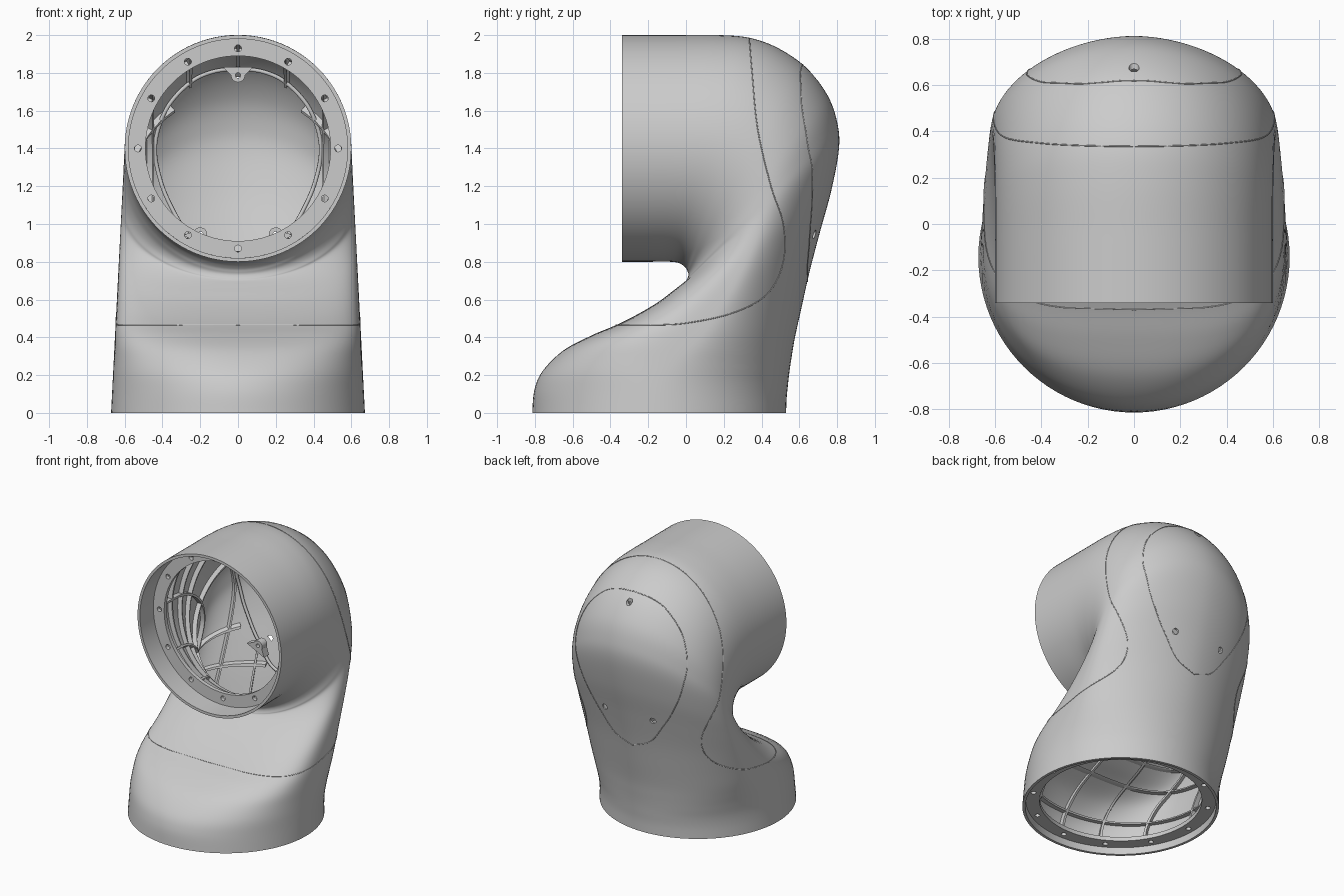
import bpy, bmesh, math
from math import sin, cos, pi, radians
from mathutils import Vector, Matrix
from mathutils.bvhtree import BVHTree

if "Cube" in bpy.data.objects:
    bpy.data.objects.remove(bpy.data.objects["Cube"])

GREY = bpy.data.materials.new("plain grey")
GREY.use_nodes = True
GREY.diffuse_color = (0.6, 0.6, 0.6, 1)
GREY.node_tree.nodes["Principled BSDF"].inputs["Base Color"].default_value = (0.6, 0.6, 0.6, 1)

# Cross-sections from collar to base: inner bend (y, z), outer bend (y, z),
# and how boxy the inner and outer sides are (2 = ellipse)
SECTIONS = [
    (-.34, .8, -.34, 2, 2, 2), (-.2, .8, -.2, 2, 2, 2), (-.08, .8, -.03, 2, 2, 2),
    (-.03, .79, .18, 2, 2, 2), (0, .765, .34, 1.985, 2, 2), (.01, .745, .49, 1.93, 2, 2),
    (.013, .733, .64, 1.825, 2, 1.97), (.011, .722, .75, 1.68, 2, 1.93),
    (.006, .71, .8, 1.54, 2, 1.88), (0, .7, .81, 1.4, 2, 1.85),
    (-.025, .68, .77, 1.18, 2.3, 1.82), (-.07, .645, .71, .96, 2.8, 1.8),
    (-.15, .585, .655, .75, 3.3, 1.8), (-.26, .52, .61, .55, 3.6, 1.84),
    (-.37, .465, .577, .4, 3.8, 1.9), (-.5, .41, .56, .3, 3.3, 1.95),
    (-.65, .33, .548, .22, 2.55, 2), (-.76, .22, .54, .15, 2.15, 2),
    (-.803, .12, .533, .08, 2, 2), (-.814, 0, .53, 0, 2, 2)]
LAST = len(SECTIONS) - 1
WALL = 0.02


def spline(pts, u):
    """Catmull-Rom through points of any dimension."""
    i = min(int(u), len(pts) - 2)
    f = u - i
    a, b, c, d = (pts[min(max(i + k, 0), len(pts) - 1)] for k in (-1, 0, 1, 2))
    return [q + .5 * f * (r - p + f * (2 * p - 5 * q + 4 * r - s + f * (3 * (q - r) + s - p)))
            for p, q, r, s in zip(a, b, c, d)]


def surface(u, t, inset=0):
    """Point on the elbow: u runs collar to base, t goes round from the outer bend."""
    py, pz, qy, qz, n_in, n_out = spline(SECTIONS, u)
    cy, cz = (py + qy) / 2, (pz + qz) / 2
    hy, hz = (qy - py) / 2, (qz - pz) / 2
    c, s = cos(t), sin(t)
    n = n_in if c < 0 else n_out
    swell = (abs(c) ** n + abs(s) ** n) ** (-1 / n)
    c *= swell * (1 - inset / math.hypot(hy, hz))
    width = .6 + .072 * max(0, 1.4 - cz) / 1.4 - inset
    return Vector((width * s * swell, cy + hy * c, cz + hz * c))


def smooth(ob, angle=35):
    bpy.ops.object.select_all(action='DESELECT')
    ob.select_set(True)
    bpy.context.view_layer.objects.active = ob
    bpy.ops.object.shade_smooth_by_angle(angle=radians(angle))


def finish(name, bm, angle=35):
    bmesh.ops.recalc_face_normals(bm, faces=bm.faces)
    me = bpy.data.meshes.new(name)
    bm.to_mesh(me)
    bm.free()
    ob = bpy.data.objects.new(name, me)
    bpy.context.collection.objects.link(ob)
    me.materials.append(GREY)
    smooth(ob, angle)
    return ob


def skin(bm, rings, wrap=False):
    """Join closed rings of points with quads."""
    vs = [[bm.verts.new(p) for p in r] for r in rings]
    for i in range(len(vs) - (not wrap)):
        a, b = vs[i], vs[(i + 1) % len(vs)]
        for j in range(len(a)):
            k = (j + 1) % len(a)
            bm.faces.new((a[j], a[k], b[k], b[j]))
    if not wrap:
        bm.faces.new(vs[0])
        bm.faces.new(vs[-1])


def drill(ob, holes, radius, depth):
    """Cut round holes, each given as (point, direction)."""
    bm = bmesh.new()
    for p, d in holes:
        m = Matrix.Translation(p) @ d.to_track_quat('Z', 'Y').to_matrix().to_4x4()
        bmesh.ops.create_cone(bm, cap_ends=True, segments=20, radius1=radius,
                              radius2=radius, depth=depth, matrix=m)
    cutter = finish("hole_cutter", bm)
    cutter.hide_render = True
    mod = ob.modifiers.new("holes", 'BOOLEAN')
    mod.object, mod.operation, mod.solver = cutter, 'DIFFERENCE', 'EXACT'
    bpy.context.view_layer.objects.active = ob
    bpy.ops.object.modifier_apply(modifier=mod.name)
    bpy.data.objects.remove(cutter)
    smooth(ob)


# Hollow elbow shell
SEG, STEP = 96, 6
angles = [2 * pi * j / SEG for j in range(SEG)]
us = [i / STEP for i in range(LAST * STEP + 1)]
outer = [[surface(u, t) for t in angles] for u in us]
inner = [[surface(u, t, WALL) for t in angles] for u in reversed(us)]
bm = bmesh.new()
skin(bm, outer + inner, wrap=True)
bmesh.ops.recalc_face_normals(bm, faces=bm.faces)
tree = BVHTree.FromBMesh(bm)
shell = finish("elbow_shell", bm, angle=45)
BACK, SIDE = Vector((0, -1, 0)), Vector((-1, 0, 0))


def on_back(x, z):
    return tree.ray_cast(Vector((x, 3, z)), BACK)[0]


screws = [(0, 1.787), (.2, .945), (-.2, .945)]
drill(shell, [(on_back(x, z), BACK) for x, z in screws], .022, .034)


# Recessed mounting flanges with a circle of screw holes
def flange(name, centre, axis, r_in, r_out, r_holes, thick):
    rot = axis.to_track_quat('Z', 'Y').to_matrix()

    def at(a, r, h):
        return centre + rot @ Vector((r * cos(a), r * sin(a), h))
    profile = [(r_in, 0), (r_out, 0), (r_out, thick), (r_in, thick)]
    bm = bmesh.new()
    skin(bm, [[at(a, r, h) for r, h in profile] for a in angles], wrap=True)
    ob = finish(name, bm)
    drill(ob, [(at(k * pi / 6, r_holes, 0), axis) for k in range(12)], .018, .2)


flange("collar_flange", Vector((0, -.18, 1.4)), Vector((0, 1, 0)), .49, .59, .53, .03)
flange("base_flange", Vector((0, -.142, .05)), Vector((0, 0, 1)), .555, .66, .605, .03)


# Panel seams laid on the surface as fine beads
def bead(name, points, radius):
    cu = bpy.data.curves.new(name, 'CURVE')
    cu.dimensions = '3D'
    cu.bevel_depth, cu.bevel_resolution = radius, 1
    sp = cu.splines.new('POLY')
    sp.points.add(len(points) - 1)
    for q, p in zip(sp.points, points):
        q.co = (*p, 1)
    sp.use_cyclic_u = True
    cu.materials.append(GREY)
    bpy.context.collection.objects.link(bpy.data.objects.new(name, cu))


EGG = [(0, 1.845), (.14, 1.827), (.27, 1.765), (.4, 1.62), (.462, 1.42), (.43, 1.22),
       (.35, 1.04), (.26, .9), (.15, .76), (0, .695)]
half = [spline(EGG, k / 8) for k in range((len(EGG) - 1) * 8 + 1)]
outline = half + [(-x, z) for x, z in half[-2:0:-1]]
cover = [p for p in (on_back(x, z) for x, z in outline) if p]
bead("back_cover_seam", cover, .003)

PANEL = [(.335, 1.992), (.337, 1.96), (.35, 1.8), (.38, 1.5), (.45, 1.2), (.515, 1),
         (.515, .8), (.43, .63), (.25, .53), (0, .475), (-.2, .465), (-.362, .465)]
side = []
for k in range((len(PANEL) - 1) * 12 + 1):
    y, z = spline(PANEL, k / 12)
    hit = tree.ray_cast(Vector((3, y, z)), SIDE)[0]
    if hit:
        side.append(hit)
mirrored = [Vector((-p.x, p.y, p.z)) for p in side[::-1]]
bead("front_panel_seam", side + [Vector((0, -.37, .465))] + mirrored, .003)

# Lip round the inside of the back cover
bead("back_cover_lip", [Vector((p.x * .95, p.y - .04, 1.3 + (p.z - 1.3) * .96))
                        for p in cover], .012)


# Stiffening ribs inside the shell, left out behind the back cover
def behind_cover(p):
    return p.y > .4 and (p.x / .45) ** 2 + ((p.z - 1.3) / .55) ** 2 < 1


def rib(bm, rings):
    run = []
    for r in rings + [None]:
        if r is None or behind_cover(r[0]):
            if len(run) > 1:
                skin(bm, run)
            run = []
        else:
            run.append(r)


LOW, HIGH = .012, .055
bm = bmesh.new()
for deg in (0, 27, 55, 90, 125, 153, 180, 207, 235, 270, 305, 333):
    t = radians(deg)
    rib(bm, [[surface(u, t + s, d) for s, d in
              ((-.014, LOW), (.014, LOW), (.014, HIGH), (-.014, HIGH))]
             for u in us if 1.2 < u < LAST - .8])
for u in (2.4, 3.5, 4.8, 6.6, 10.4, 11.8, 13.4, 15, 17):
    rib(bm, [[surface(u + s, t, d) for s, d in
              ((-.05, LOW), (.05, LOW), (.05, HIGH), (-.05, HIGH))]
             for t in angles + [2 * pi]])
finish("inner_ribs", bm)

# Screw lugs behind the cover
for n, (x, z) in enumerate(screws):
    p = on_back(x, z) + Vector((0, -.13, 0))
    toward = Vector((x, 0, z - 1.35)).normalized()
    tangent = Vector((toward.z, 0, -toward.x))
    shape = [p + .037 * (tangent * cos(a) - toward * sin(a))
             for a in (k * pi / 12 for k in range(13))]
    shape += [p + toward * .045 - tangent * .08, p + toward * .045 + tangent * .08]
    bm = bmesh.new()
    skin(bm, [[q + BACK * h for q in shape] for h in (-.03, .03)])
    lug = finish("screw_lug_%d" % n, bm)
    drill(lug, [(p, BACK)], .014, .2)
